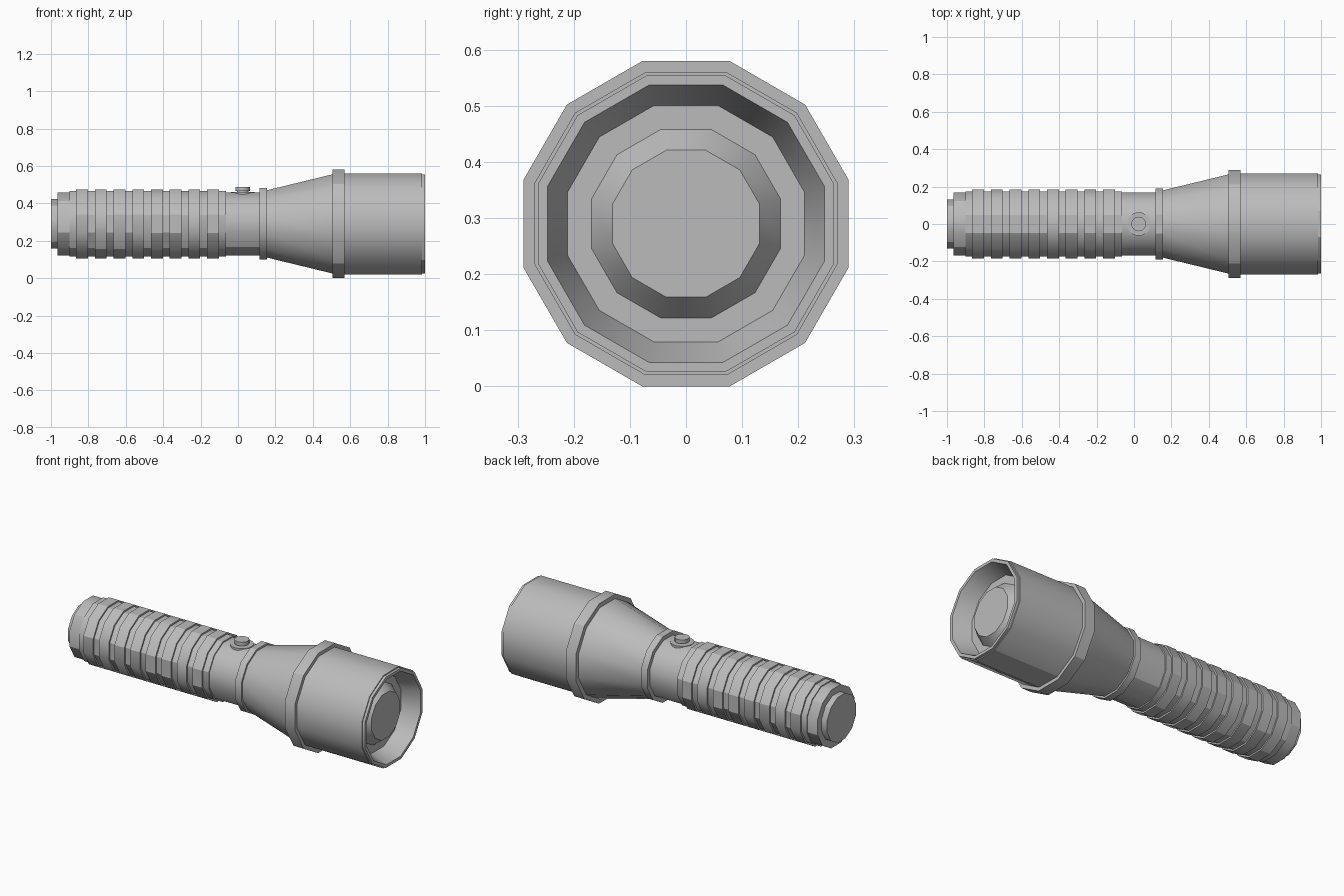
import bpy, bmesh, math

cube = bpy.data.objects.get("Cube")
if cube:
    bpy.data.objects.remove(cube, do_unlink=True)

AXIS_HEIGHT = 0.29
SIDES = 12

grey = bpy.data.materials.new("grey_metal")
grey.use_nodes = True
colour = (0.5, 0.5, 0.5, 1)
grey.diffuse_color = colour
grey.node_tree.nodes["Principled BSDF"].inputs["Base Color"].default_value = colour


def finish(name, bm):
    """Turn a bmesh into a shaded object with the shared material."""
    bmesh.ops.recalc_face_normals(bm, faces=bm.faces)
    mesh = bpy.data.meshes.new(name)
    bm.to_mesh(mesh)
    bm.free()
    mesh.materials.append(grey)
    obj = bpy.data.objects.new(name, mesh)
    bpy.context.collection.objects.link(obj)
    bpy.ops.object.select_all(action='DESELECT')
    obj.select_set(True)
    bpy.context.view_layer.objects.active = obj
    bpy.ops.object.shade_smooth_by_angle(angle=math.radians(30))
    return obj


def lathe(name, profile):
    """Twelve-sided solid along x; profile holds (x, distance to the flats)."""
    bm = bmesh.new()
    rings = []
    for x, flat in profile:
        r = flat / math.cos(math.pi / SIDES)
        ring = []
        for i in range(SIDES):
            a = (i + 0.5) * math.tau / SIDES
            ring.append(bm.verts.new((x, r * math.cos(a), AXIS_HEIGHT + r * math.sin(a))))
        rings.append(ring)
    for a, b in zip(rings, rings[1:]):
        for i in range(SIDES):
            j = (i + 1) % SIDES
            bm.faces.new((a[i], a[j], b[j], b[i]))
    bm.faces.new(rings[0])
    bm.faces.new(rings[-1])
    return finish(name, bm)


def upright_disc(name, x, radius, bottom, top):
    """Round disc standing on the top of the body."""
    bm = bmesh.new()
    bmesh.ops.create_cone(bm, cap_ends=True, segments=20, radius1=radius,
                          radius2=radius, depth=top - bottom)
    bmesh.ops.translate(bm, verts=bm.verts, vec=(x, 0, (top + bottom) / 2))
    return finish(name, bm)


# Tail and grip core
lathe("tail_cap", [(-1, 0.132), (-0.96, 0.132)])
lathe("tail_collar", [(-0.965, 0.169), (-0.9, 0.169)])

# Grip with eight raised ribs
grip = [(-0.9, 0.175)]
for i in range(8):
    start = -0.865 + 0.1 * i
    end = start + 0.063
    grip += [(start, 0.175), (start, 0.184), (end, 0.184), (end, 0.175)]
grip.append((-0.065, 0.175))
lathe("ribbed_grip", grip)

# Neck, flared cone and their rings
lathe("neck", [(-0.065, 0.168), (0.115, 0.168)])
lathe("neck_ring", [(0.115, 0.191), (0.155, 0.191)])
lathe("flared_cone", [(0.155, 0.18), (0.505, 0.265)])
lathe("head_ring", [(0.505, 0.29), (0.57, 0.29)])

# Head with recessed reflector and central lamp
lathe("lamp_head", [(0.57, 0.27), (0.985, 0.27), (0.985, 0.264), (1, 0.264),
                    (1, 0.247), (0.9, 0.211), (0.9, 0.168), (0.95, 0.131)])

# Push button
upright_disc("button_base", 0.025, 0.063, 0.4, 0.461)
upright_disc("button_stem", 0.025, 0.03, 0.45, 0.47)
upright_disc("button", 0.025, 0.039, 0.465, 0.487)
